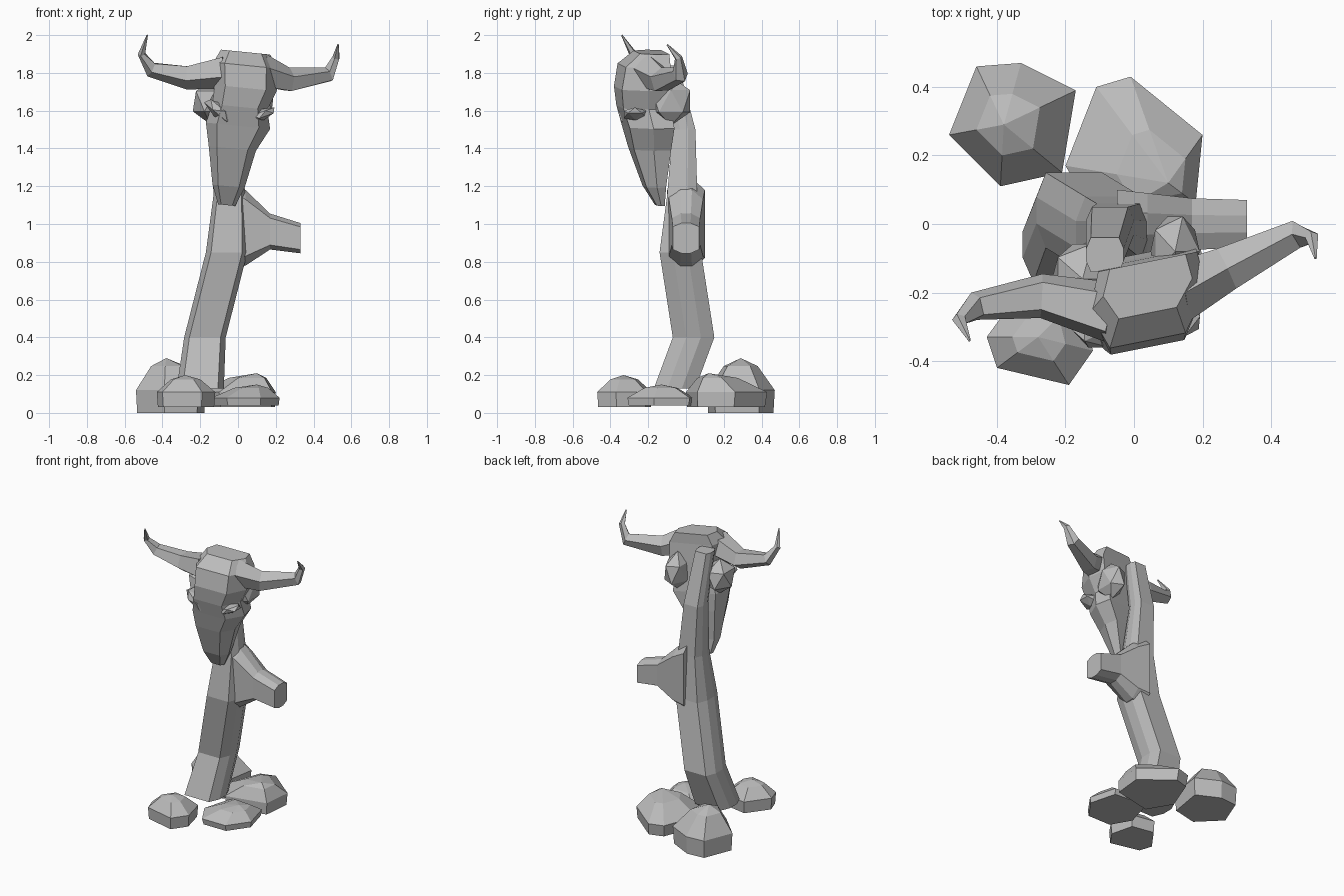
import bpy, bmesh, math
from mathutils import Matrix, Vector

cube = bpy.data.objects.get("Cube")
if cube:
    bpy.data.objects.remove(cube, do_unlink=True)

stone = bpy.data.materials.new("plain grey")
stone.use_nodes = True
GREY = (0.5, 0.5, 0.5, 1)
stone.diffuse_color = GREY
stone.node_tree.nodes["Principled BSDF"].inputs["Base Color"].default_value = GREY


def finish(name, bm):
    """Turn a bmesh into a flat shaded object."""
    bmesh.ops.recalc_face_normals(bm, faces=bm.faces)
    mesh = bpy.data.meshes.new(name)
    bm.to_mesh(mesh)
    bm.free()
    mesh.materials.append(stone)
    obj = bpy.data.objects.new(name, mesh)
    bpy.context.collection.objects.link(obj)
    return obj


def loft(name, rings):
    """Skin a list of equal-sized point rings and cap both ends."""
    bm = bmesh.new()
    rows = [[bm.verts.new(point) for point in ring] for ring in rings]
    for low, high in zip(rows, rows[1:]):
        for i in range(len(low)):
            j = (i + 1) % len(low)
            bm.faces.new((low[i], low[j], high[j], high[i]))
    bm.faces.new(rows[0])
    bm.faces.new(rows[-1])
    return finish(name, bm)


def section(center, u, v, profile):
    """Place a flat profile around a center, spanned by two half axes."""
    center, u, v = Vector(center), Vector(u), Vector(v)
    return [center + u * a + v * b for a, b in profile]


# Eight-sided wooden cross-section with broad front and back faces
CORNER = [(0.75, 1), (1, 0.35)]
BROAD = [(a, b) for a, b in CORNER]
BROAD += [(a, -b) for a, b in reversed(CORNER)]
BROAD += [(-a, -b) for a, b in CORNER]
BROAD += [(-a, b) for a, b in reversed(CORNER)]

# Leaning trunk: height, center x, center y, half width, half depth
trunk = [
    (0.13, -0.2, -0.06, 0.125, 0.11),
    (0.4, -0.175, 0.04, 0.11, 0.11),
    (0.85, -0.06, -0.03, 0.11, 0.11),
    (1.15, -0.045, -0.02, 0.085, 0.08),
    (1.5, -0.07, -0.01, 0.07, 0.06),
    (1.84, -0.085, -0.09, 0.055, 0.05),
]
loft("trunk", [section((x, y, z), (width, 0, 0), (0, depth, 0), BROAD)
               for z, x, y, width, depth in trunk])

# Broken branch with a flared root: x, height, half depth, half height
branch = [
    (-0.05, 1, 0.1, 0.24),
    (0.04, 0.98, 0.09, 0.2),
    (0.17, 0.96, 0.075, 0.095),
    (0.33, 0.925, 0.07, 0.08),
]
loft("branch", [section((x, 0, z), (0, 0, height), (0, depth, 0), BROAD)
                for x, z, depth, height in branch])


def skull_ring(z, x, width, front, back):
    """Six-sided slice of the skull, turned and rolled a little."""
    middle = (front + back) / 2
    half = [(0.65, front), (1, middle), (0.85, back)]
    outline = half + [(-side, y) for side, y in reversed(half)]
    turn, roll = 0.2, 0.1
    return [Vector((x + side * width, y + side * width * turn, z - side * width * roll))
            for side, y in outline]


# Skull: height, center x, half width, front y, back y
skull = [
    (1.91, 0.04, 0.13, -0.26, -0.11),
    (1.84, 0.04, 0.17, -0.34, -0.11),
    (1.72, 0.04, 0.165, -0.36, -0.1),
    (1.62, 0.01, 0.145, -0.35, -0.1),
    (1.52, 0, 0.17, -0.32, -0.09),
    (1.4, -0.03, 0.125, -0.29, -0.1),
    (1.2, -0.05, 0.085, -0.22, -0.12),
    (1.1, -0.06, 0.045, -0.16, -0.12),
]
loft("skull", [skull_ring(*row) for row in skull])


def lump(name, center, half_size, roll=0):
    """Faceted bony knob, rolled about the front axis."""
    bm = bmesh.new()
    place = Matrix.Translation(center) @ Matrix.Rotation(math.radians(roll), 4, "Y")
    shape = Matrix.Diagonal((*half_size, 1))
    bmesh.ops.create_icosphere(bm, subdivisions=1, radius=1, matrix=place @ shape)
    return finish(name, bm)


# Cheekbones beside the eye sockets and slanted brows over the snout
lump("right_cheek", (-0.15, -0.16, 1.65), (0.1, 0.12, 0.12))
lump("left_cheek", (0.12, -0.08, 1.65), (0.08, 0.12, 0.13))
lump("right_brow", (-0.1, -0.31, 1.6), (0.1, 0.06, 0.04), 40)
lump("left_brow", (0.13, -0.27, 1.58), (0.08, 0.07, 0.03), -20)

# Horns: five-sided tubes along a path, tapering to a point
PENTAGON = [(math.cos(a), math.sin(a)) for a in (math.tau * i / 5 for i in range(5))]


def horn(name, path):
    points = [Vector(point) for point in path]
    last = len(points) - 1
    rings = []
    for i, point in enumerate(points):
        ahead = points[min(i + 1, last)] - points[max(i - 1, 0)]
        u = ahead.cross(Vector((0, 1, 0))).normalized()
        v = ahead.cross(u).normalized()
        radius = 0.09 * (1 - i / last) ** 1.2 + 0.004
        rings.append(section(point, u * radius, v * radius, PENTAGON))
    loft(name, rings)


horn("left_horn", [(0.12, -0.2, 1.81), (0.27, -0.13, 1.76), (0.48, -0.03, 1.79),
                   (0.52, -0.04, 1.88), (0.53, -0.1, 1.95)])
horn("right_horn", [(-0.06, -0.26, 1.81), (-0.27, -0.21, 1.78), (-0.46, -0.24, 1.82),
                    (-0.51, -0.28, 1.9), (-0.48, -0.34, 2)])


def boulder(name, outline, peak, waist, base):
    """Rock with a widest outline, a shoulder ring, a peak and a tucked-in base."""
    peak = Vector(peak)
    bm = bmesh.new()
    bm.verts.new(peak)
    for x, y in outline:
        rim = Vector((x, y, waist))
        shoulder = rim.lerp(peak, 0.5)
        shoulder.z = rim.lerp(peak, 0.75).z
        foot = rim.lerp(peak, 0.04)
        foot.z = base
        for corner in (rim, shoulder, foot):
            bm.verts.new(corner)
    bmesh.ops.convex_hull(bm, input=bm.verts[:])
    loose = [vert for vert in bm.verts if not vert.link_faces]
    bmesh.ops.delete(bm, geom=loose, context="VERTS")
    return finish(name, bm)


# Boulders heaped around the foot of the trunk
boulder("back_right_boulder",
        [(-0.54, 0.26), (-0.46, 0.46), (-0.33, 0.47), (-0.17, 0.39), (-0.21, 0.15), (-0.39, 0.11)],
        (-0.38, 0.29, 0.29), 0.12, 0)
boulder("back_boulder",
        [(-0.2, 0.17), (-0.11, 0.4), (-0.01, 0.43), (0.2, 0.26), (0.18, 0.06), (-0.1, 0)],
        (0.1, 0.12, 0.21), 0.11, 0.03)
boulder("front_boulder",
        [(-0.43, -0.33), (-0.4, -0.42), (-0.19, -0.47), (-0.12, -0.37), (-0.16, -0.21), (-0.32, -0.18)],
        (-0.28, -0.33, 0.2), 0.11, 0.03)
boulder("front_left_boulder",
        [(-0.14, -0.17), (-0.06, -0.31), (0.12, -0.31), (0.22, -0.17), (0.17, 0.02), (-0.08, 0.04)],
        (0.1, -0.13, 0.15), 0.08, 0.04)
